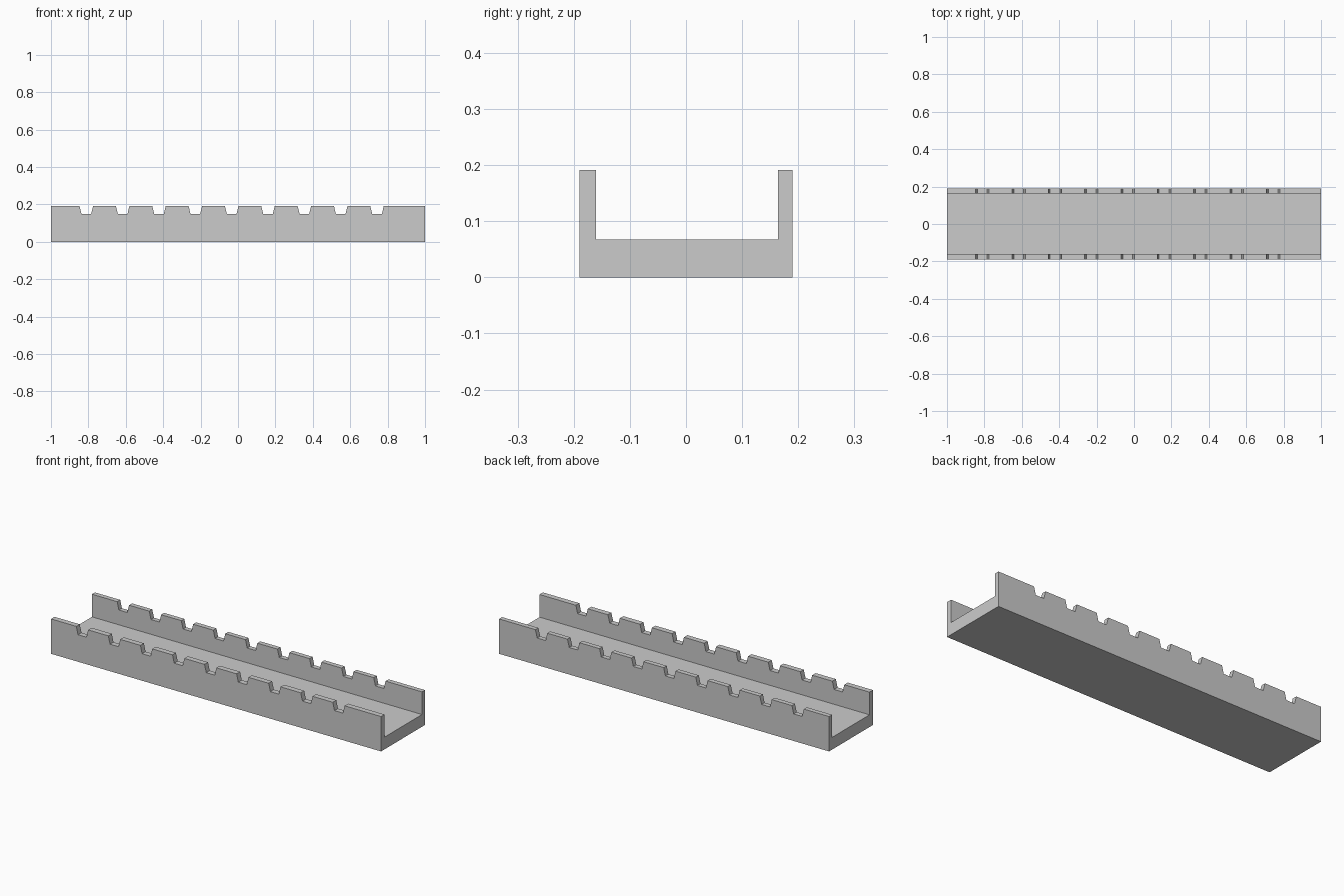
import bpy, bmesh

if "Cube" in bpy.data.objects:
    bpy.data.objects.remove(bpy.data.objects["Cube"])

TOP, FLOOR, NOTCH_Z = 0.191, 0.067, 0.148


def prism(bm, points, direction):
    """Extrude a closed planar profile along a direction."""
    face = bm.faces.new([bm.verts.new(p) for p in points])
    out = bmesh.ops.extrude_face_region(bm, geom=[face])
    verts = [v for v in out["geom"] if isinstance(v, bmesh.types.BMVert)]
    bmesh.ops.translate(bm, vec=direction, verts=verts)


def finish(bm, name):
    bmesh.ops.recalc_face_normals(bm, faces=bm.faces[:])
    mesh = bpy.data.meshes.new(name)
    bm.to_mesh(mesh)
    bm.free()
    obj = bpy.data.objects.new(name, mesh)
    bpy.context.collection.objects.link(obj)
    return obj


# U-shaped channel: thick floor with two thin side walls
profile = [(-0.19, 0), (0.19, 0), (0.19, TOP), (0.164, TOP),
           (0.164, FLOOR), (-0.16, FLOOR), (-0.16, TOP), (-0.19, TOP)]
bm = bmesh.new()
prism(bm, [(-1, y, z) for y, z in profile], (2, 0, 0))
channel = finish(bm, "notched_channel")

# Row of nine tapered notches cut through both walls
bm = bmesh.new()
for i in range(9):
    cx = -0.811 + i * 0.1943
    notch = [(-0.0255, NOTCH_Z), (0.0255, NOTCH_Z),
             (0.0385, TOP + 0.01), (-0.0385, TOP + 0.01)]
    prism(bm, [(cx + x, -0.3, z) for x, z in notch], (0, 0.6, 0))
cutter = finish(bm, "notch_cutter")
cutter.hide_render = True
cutter.hide_set(True)

cut = channel.modifiers.new("notches", 'BOOLEAN')
cut.operation = 'DIFFERENCE'
cut.solver = 'EXACT'
cut.object = cutter
